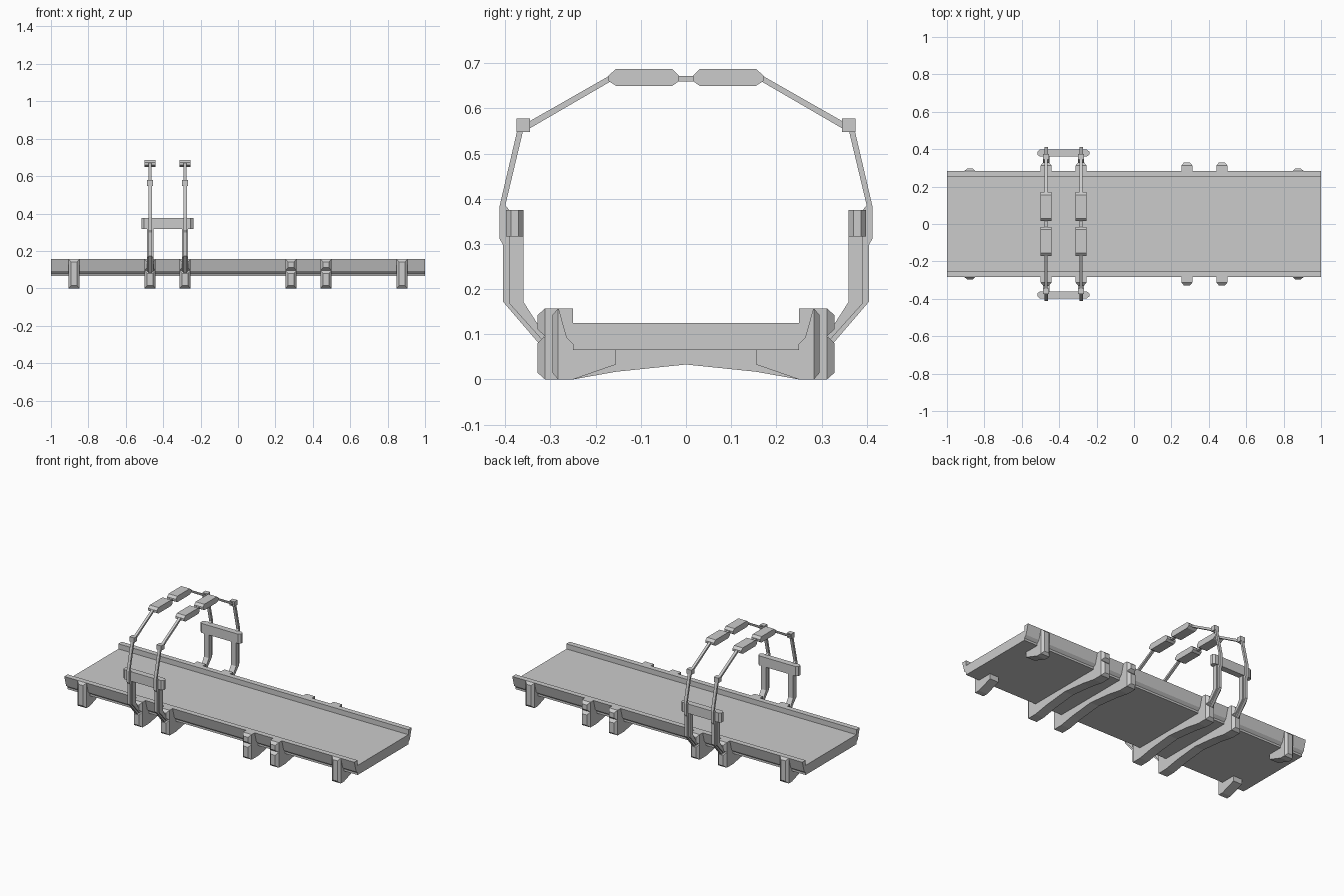
import bpy, bmesh


def finish(name, bm, mirror):
    bmesh.ops.recalc_face_normals(bm, faces=bm.faces)
    me = bpy.data.meshes.new(name)
    bm.to_mesh(me)
    bm.free()
    ob = bpy.data.objects.new(name, me)
    bpy.context.collection.objects.link(ob)
    if mirror:
        m = ob.modifiers.new("Mirror", 'MIRROR')
        m.use_axis = (False, True, False)
        m.use_mirror_merge = False
    return ob


def loft(name, ring_a, ring_b, mirror=True):
    """Closed solid between two matching rings of 3D points."""
    bm = bmesh.new()
    a = [bm.verts.new(p) for p in ring_a]
    b = [bm.verts.new(p) for p in ring_b]
    bm.faces.new(a)
    bm.faces.new(b)
    n = len(a)
    for i in range(n):
        j = (i + 1) % n
        bm.faces.new((a[i], a[j], b[j], b[i]))
    return finish(name, bm, mirror)


def prism(name, yz, x, half, mirror=True):
    """Side profile (y, z) extruded along x."""
    return loft(name, [(x - half, y, z) for y, z in yz],
                [(x + half, y, z) for y, z in yz], mirror)


def cap(name, x, y0, y1, base_z, tip_z):
    """Tapered outer face of a bracket."""
    def ring(y, h, z):
        return [(x - h, y, z[0]), (x + h, y, z[0]), (x + h, y, z[1]), (x - h, y, z[1])]
    return loft(name, ring(y0, 0.03, base_z), ring(y1, 0.016, tip_z))


def both(half):
    """Complete a symmetric profile from its +y half."""
    return half + [(-y, z) for y, z in reversed(half) if y > 1e-6]


# Deck with raised side rails
deck = both([(0.25, 0.125), (0.25, 0.157), (0.283, 0.157), (0.265, 0.093),
             (0.25, 0.078), (0.25, 0.065)])
prism("deck", deck, 0, 1.0, mirror=False)

# Short end feet
for x in (-0.877, 0.877):
    prism("end_foot", [(0.155, 0.07), (0.155, 0.033), (0.25, 0), (0.283, 0),
                       (0.283, 0.157), (0.265, 0.093), (0.25, 0.078), (0.25, 0.07)], x, 0.03)
    cap("end_foot_face", x, 0.283, 0.296, (0, 0.157), (0.015, 0.142))

# Full cross beams with notched clamp faces
beam = both([(0, 0.033), (0.155, 0.017), (0.25, 0), (0.312, 0), (0.312, 0.157),
             (0.28, 0.157), (0.262, 0.093), (0.248, 0.078), (0.248, 0.068)])
beam = beam[1:] if beam[0] == beam[-1] else beam
for x in (-0.47, -0.283, 0.283, 0.47):
    prism("cross_beam", beam, x, 0.03, mirror=False)
    cap("clamp_lower", x, 0.312, 0.329, (0, 0.096), (0.015, 0.08))
    cap("clamp_upper", x, 0.312, 0.329, (0.096, 0.157), (0.111, 0.142))

# Two scanner arches
for x in (-0.47, -0.283):
    prism("arch_post", [(0.312, 0.097), (0.36, 0.172), (0.36, 0.316), (0.391, 0.316),
                        (0.391, 0.168), (0.319, 0.088)], x, 0.017)
    prism("arch_rib", [(0.319, 0.088), (0.391, 0.168), (0.391, 0.375), (0.4, 0.385),
                       (0.361, 0.549), (0.374, 0.549), (0.413, 0.382), (0.413, 0.312),
                       (0.405, 0.298), (0.405, 0.172), (0.326, 0.08)], x, 0.009)
    prism("arch_knuckle", [(0.345, 0.548), (0.375, 0.548), (0.375, 0.578), (0.345, 0.578)],
          x, 0.016)
    prism("arch_rod", [(0.347, 0.555), (0.347, 0.571), (0.168, 0.673), (0.168, 0.659)],
          x, 0.008)
    prism("scanner_head", [(0.171, 0.673), (0.155, 0.687), (0.03, 0.687), (0.016, 0.673),
                           (0.016, 0.66), (0.03, 0.65), (0.155, 0.65), (0.171, 0.66)],
          x, 0.03)
    prism("head_link", [(-0.017, 0.659), (0.017, 0.659), (0.017, 0.672), (-0.017, 0.672)],
          x, 0.008, mirror=False)

# Side panels joining the arches, with bevelled ends
panel = [(-0.517, 0.371), (-0.503, 0.36), (-0.253, 0.36), (-0.239, 0.371),
         (-0.239, 0.387), (-0.253, 0.398), (-0.503, 0.398), (-0.517, 0.387)]
loft("side_panel", [(x, y, 0.316) for x, y in panel], [(x, y, 0.375) for x, y in panel])
